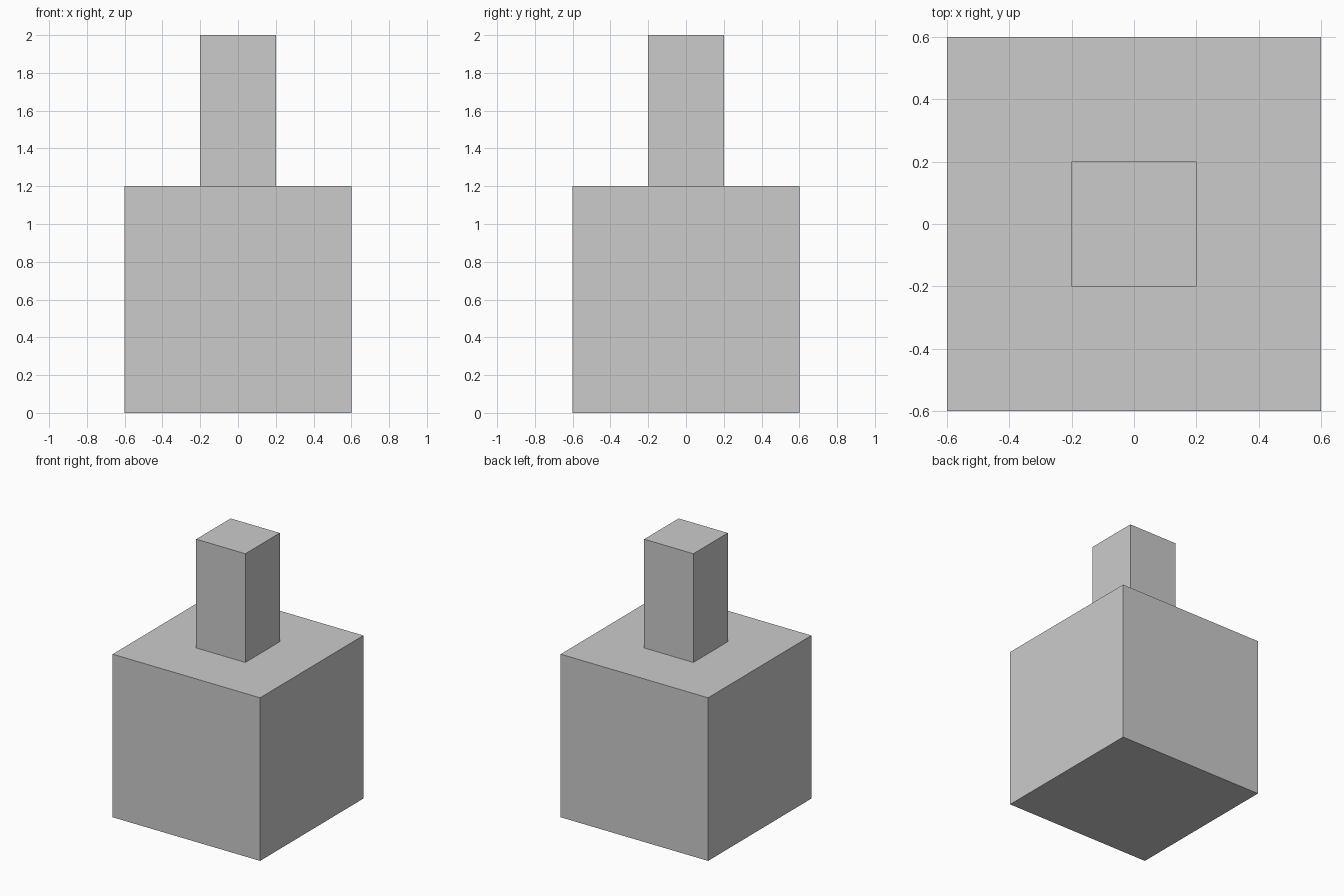
import bpy

# Remove the default cube
default = bpy.data.objects.get("Cube")
if default:
    bpy.data.objects.remove(default, do_unlink=True)

# Single grey material
GREY = (0.6, 0.6, 0.6, 1.0)
grey = bpy.data.materials.new("plain grey")
grey.use_nodes = True
grey.diffuse_color = GREY
grey.node_tree.nodes["Principled BSDF"].inputs["Base Color"].default_value = GREY


def add_block(name, width, bottom, top):
    """Square, flat-sided block centred on the vertical axis."""
    height = top - bottom
    bpy.ops.mesh.primitive_cube_add(size=1, location=(0, 0, bottom + height / 2))
    block = bpy.context.object
    block.name = name
    block.scale = (width, width, height)
    bpy.ops.object.transform_apply(location=False, rotation=False, scale=True)
    block.data.materials.append(grey)
    return block


# Large cube base with a slim post standing on it
add_block("base_block", 1.2, 0, 1.2)
add_block("top_post", 0.4, 1.2, 2)
